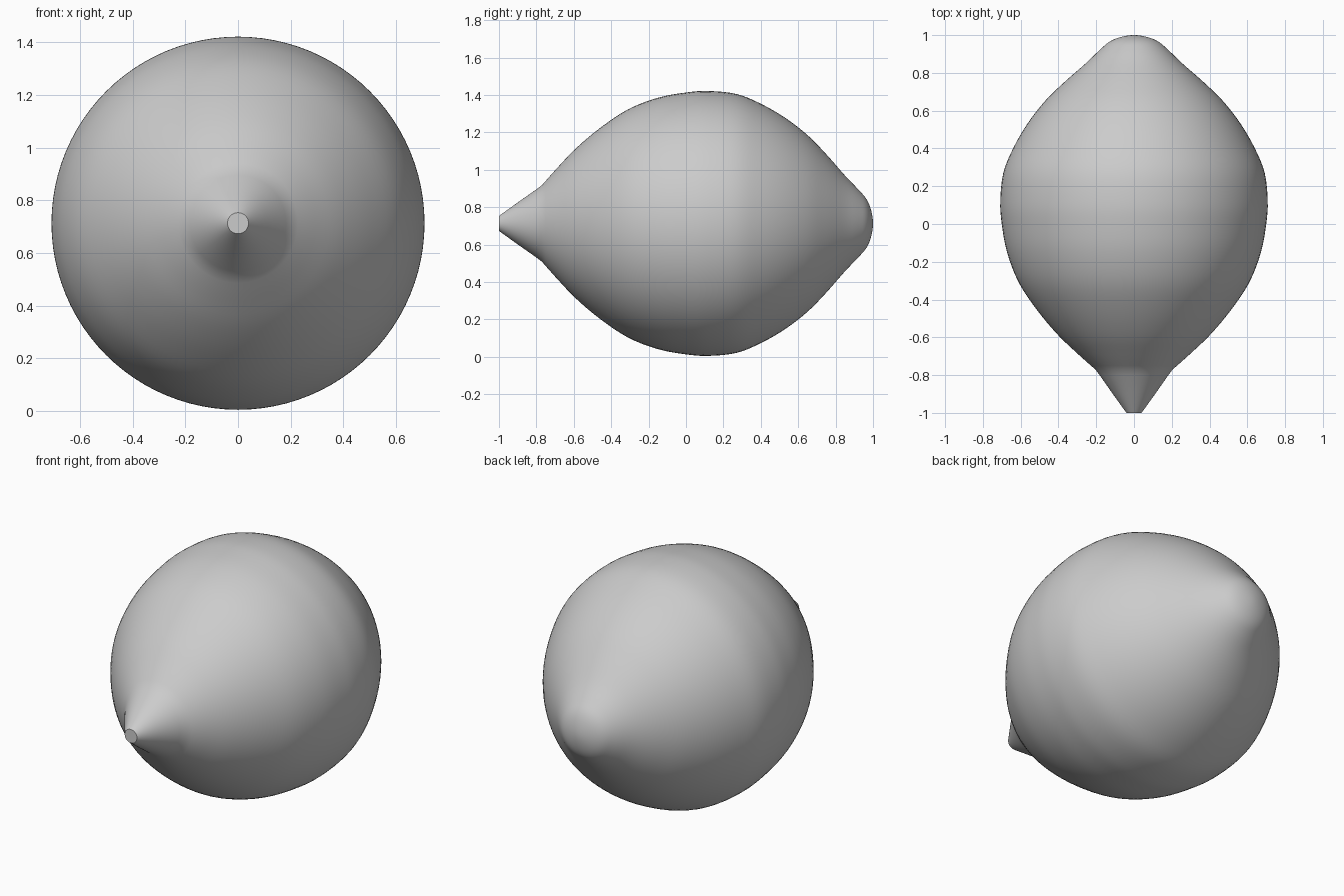
import bpy, bmesh, math
from mathutils import Vector

if "Cube" in bpy.data.objects:
    bpy.data.objects.remove(bpy.data.objects["Cube"])

CENTRE_Z = 0.713
SIDES = 96

grey = bpy.data.materials.new("plain grey")
grey.diffuse_color = (0.6, 0.6, 0.6, 1)
grey.use_nodes = True
grey.node_tree.nodes["Principled BSDF"].inputs["Base Color"].default_value = grey.diffuse_color

# Outline as (position along y, radius), from the stem neck to the rounded tip
outline = [(-0.77, 0.205), (-0.69, 0.295), (-0.59, 0.40), (-0.46, 0.51), (-0.31, 0.61),
           (-0.15, 0.672), (0.0, 0.70), (0.12, 0.708), (0.27, 0.692), (0.40, 0.64),
           (0.53, 0.565), (0.65, 0.472), (0.75, 0.37), (0.85, 0.256), (0.92, 0.183),
           (0.965, 0.13), (0.99, 0.07), (1.0, 0.0)]


def smooth_outline(points, steps=4):
    """Catmull-Rom curve through the points."""
    p = [Vector(q) for q in points]
    p = [2 * p[0] - p[1]] + p + [Vector((p[-2].x, -p[-2].y))]
    out = []
    for i in range(1, len(p) - 2):
        a, b, c, d = p[i - 1:i + 3]
        for k in range(steps):
            t = k / steps
            out.append(0.5 * (2 * b + (c - a) * t + (2 * a - 5 * b + 4 * c - d) * t * t
                              + (3 * b - a - 3 * c + d) * t ** 3))
    return out + [p[-2]]


# Straight tapering stem with a flat end, then the smooth fruit body
profile = [Vector((-1.0, 0.0)), Vector((-1.0, 0.04)), Vector((-0.9, 0.112)),
           Vector((-0.8, 0.182))] + smooth_outline(outline)

bm = bmesh.new()
verts = [bm.verts.new((0, q.x, q.y)) for q in profile]
edges = [bm.edges.new(pair) for pair in zip(verts, verts[1:])]
bmesh.ops.spin(bm, geom=verts + edges, cent=(0, 0, 0), axis=(0, 1, 0),
               angle=math.tau, steps=SIDES, use_duplicate=False)
bmesh.ops.remove_doubles(bm, verts=bm.verts[:], dist=0.0005)
bmesh.ops.recalc_face_normals(bm, faces=bm.faces[:])

mesh = bpy.data.meshes.new("lemon")
bm.to_mesh(mesh)
bm.free()
mesh.materials.append(grey)
lemon = bpy.data.objects.new("lemon", mesh)
lemon.location.z = CENTRE_Z
bpy.context.collection.objects.link(lemon)
bpy.context.view_layer.objects.active = lemon
lemon.select_set(True)
bpy.ops.object.shade_smooth_by_angle(angle=math.radians(35))
